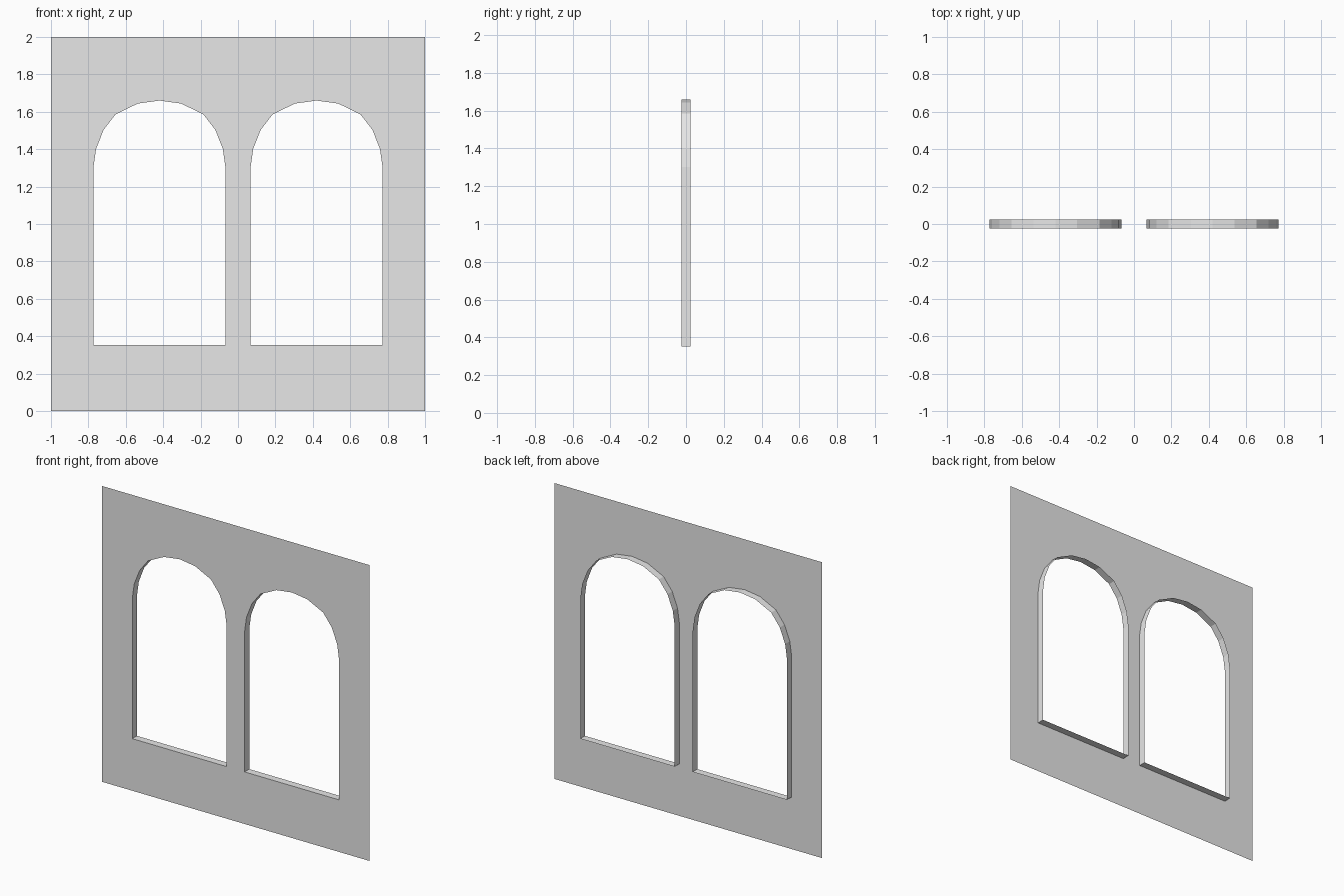
import bpy, bmesh

cube = bpy.data.objects.get("Cube")
if cube:
    bpy.data.objects.remove(cube)

FRONT, BACK = -0.025, 0.025
SILL, CENTRE = 0.352, 0.42

stone = bpy.data.materials.new("plain grey")
stone.use_nodes = True
grey = (0.8, 0.8, 0.8, 1)
stone.diffuse_color = grey
stone.node_tree.nodes["Principled BSDF"].inputs["Base Color"].default_value = grey

# Half of the arched opening, from sill to crown
half = [(0.353, SILL), (0.353, 1.302), (0.339, 1.401), (0.299, 1.503),
        (0.235, 1.586), (0.116, 1.644)]
arch = half + [(0, 1.66)] + [(-x, z) for x, z in reversed(half)]


def add_object(name, bm):
    mesh = bpy.data.meshes.new(name)
    bm.to_mesh(mesh)
    bm.free()
    mesh.materials.append(stone)
    obj = bpy.data.objects.new(name, mesh)
    bpy.context.collection.objects.link(obj)


def add_loop(bm, points, cx=0):
    verts = [bm.verts.new((x + cx, FRONT, z)) for x, z in points]
    return [bm.edges.new((v, verts[(i + 1) % len(verts)])) for i, v in enumerate(verts)]


# Thin wall sheet with two arched openings
bm = bmesh.new()
edges = add_loop(bm, [(-1, 0), (1, 0), (1, 2), (-1, 2)])
for cx in (-CENTRE, CENTRE):
    edges += add_loop(bm, arch, cx)
bmesh.ops.triangle_fill(bm, edges=edges, use_beauty=True, normal=(0, -1, 0))
bm.normal_update()
bmesh.ops.reverse_faces(bm, faces=[f for f in bm.faces if f.normal.y > 0])
add_object("wall", bm)

# Window reveals running back from the wall, facing into each opening
for name, cx in (("right_window_reveal", -CENTRE), ("left_window_reveal", CENTRE)):
    bm = bmesh.new()
    rim = add_loop(bm, arch, cx)
    result = bmesh.ops.extrude_edge_only(bm, edges=rim)
    moved = [g for g in result["geom"] if isinstance(g, bmesh.types.BMVert)]
    bmesh.ops.translate(bm, verts=moved, vec=(0, BACK - FRONT, 0))
    bm.normal_update()
    sill = min(bm.faces, key=lambda f: f.calc_center_median().z)
    if sill.normal.z < 0:
        bmesh.ops.reverse_faces(bm, faces=bm.faces[:])
    add_object(name, bm)
